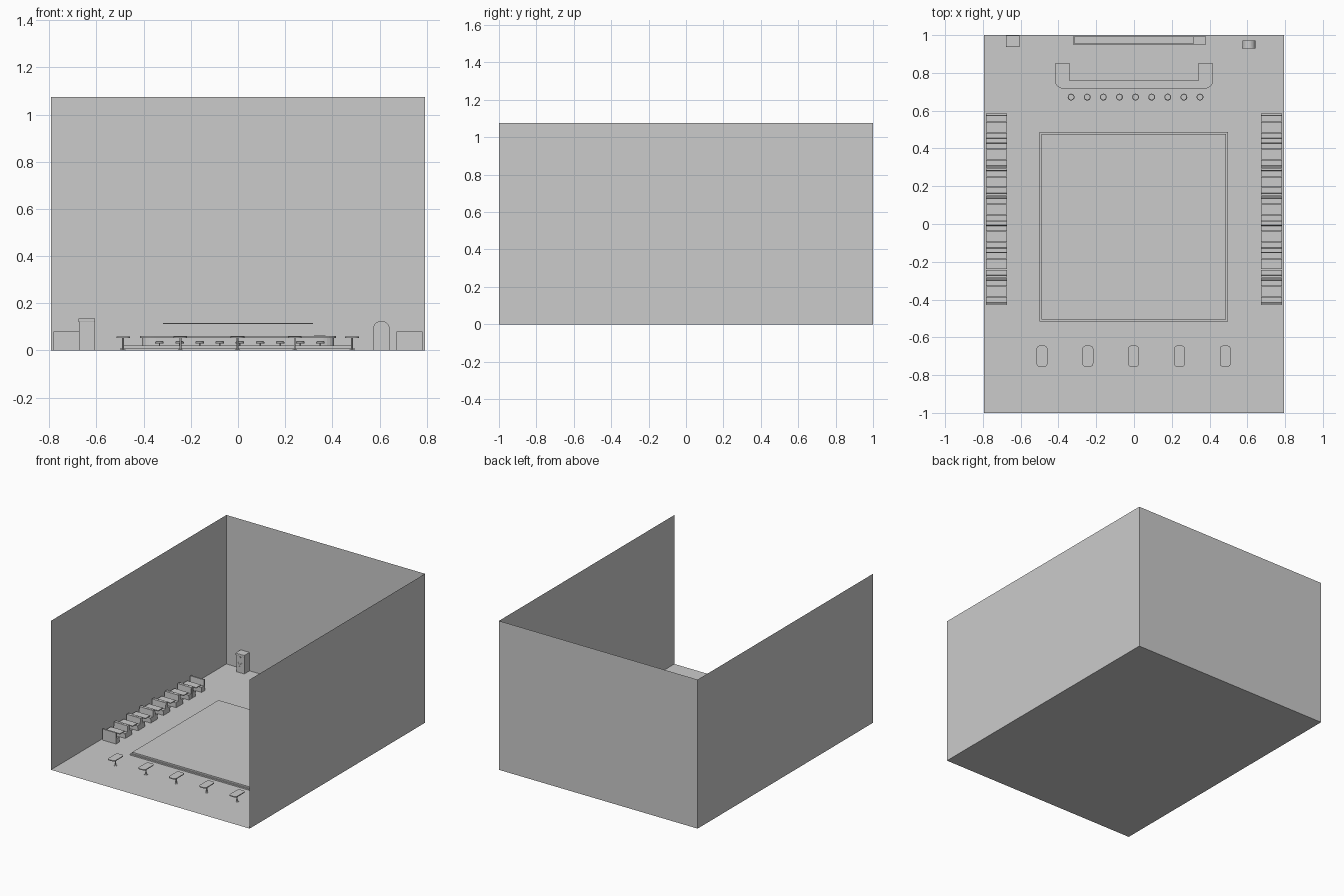
import bpy, bmesh, math
from math import sin, cos, pi

if "Cube" in bpy.data.objects:
    bpy.data.objects.remove(bpy.data.objects["Cube"])


def obj_from_bm(name, bm):
    me = bpy.data.meshes.new(name)
    bm.to_mesh(me)
    bm.free()
    ob = bpy.data.objects.new(name, me)
    bpy.context.collection.objects.link(ob)
    return ob


def box(name, x0, x1, y0, y1, z0, z1, bevel=0):
    bm = bmesh.new()
    bmesh.ops.create_cube(bm, size=1)
    for v in bm.verts:
        v.co = ((x0 + x1) / 2 + v.co.x * (x1 - x0),
                (y0 + y1) / 2 + v.co.y * (y1 - y0),
                (z0 + z1) / 2 + v.co.z * (z1 - z0))
    ob = obj_from_bm(name, bm)
    if bevel:
        m = ob.modifiers.new("Bevel", 'BEVEL')
        m.width, m.segments = bevel, 2
    return ob


def extrude(name, pts, vec):
    """Closed 3D outline extruded along vec."""
    bm = bmesh.new()
    f = bm.faces.new([bm.verts.new(p) for p in pts])
    r = bmesh.ops.extrude_face_region(bm, geom=[f], use_keep_orig=True)
    bmesh.ops.translate(bm, vec=vec, verts=[v for v in r['geom'] if isinstance(v, bmesh.types.BMVert)])
    bmesh.ops.recalc_face_normals(bm, faces=bm.faces)
    return obj_from_bm(name, bm)


def lathe(name, x, y, profile, n=20):
    """Revolve (radius, z) points about a vertical axis."""
    bm = bmesh.new()
    rings = [[bm.verts.new((x + r * cos(2 * pi * i / n), y + r * sin(2 * pi * i / n), z))
              for i in range(n)] for r, z in profile]
    for a, b in zip(rings, rings[1:]):
        for i in range(n):
            bm.faces.new((a[i], a[(i + 1) % n], b[(i + 1) % n], b[i]))
    bm.faces.new(rings[0][::-1])
    bm.faces.new(rings[-1])
    ob = obj_from_bm(name, bm)
    for p in ob.data.polygons:
        p.use_smooth = len(p.vertices) == 4 and abs(p.normal.z) < 0.5
    return ob


def arc(cx, cy, r, a0, a1, n=6):
    return [(cx + r * cos(a0 + (a1 - a0) * i / n), cy + r * sin(a0 + (a1 - a0) * i / n))
            for i in range(n + 1)]


def round_rect(cx, cy, hx, hy, r):
    pts = []
    for k, (sx, sy) in enumerate(((1, 1), (-1, 1), (-1, -1), (1, -1))):
        pts += arc(cx + sx * (hx - r), cy + sy * (hy - r), r, k * pi / 2, (k + 1) * pi / 2)
    return pts


# Room shell: single-sided floor and three walls
W, H = 0.793, 1.075
bm = bmesh.new()
a, b, c, d = [bm.verts.new(p) for p in ((-W, -1, 0), (W, -1, 0), (W, 1, 0), (-W, 1, 0))]
e, f, g, h = [bm.verts.new(p) for p in ((-W, -1, H), (W, -1, H), (W, 1, H), (-W, 1, H))]
for q in ((a, b, c, d), (b, f, g, c), (c, g, h, d), (d, h, e, a)):
    bm.faces.new(q)
obj_from_bm("room_shell", bm)

# Raised dance floor with a stepped edge
box("dance_floor_step", -0.5, 0.497, -0.516, 0.487, 0, 0.009)
box("dance_floor_top", -0.49, 0.488, -0.506, 0.477, 0.009, 0.02)

# Booths along both side walls
for side in (-1, 1):
    xa, xb = sorted((side * 0.783, side * 0.673))
    for i in range(7):
        top = 0.585 - 0.145 * i
        mid = top - 0.0725
        for s in (-1, 1):
            def yy(t):
                return mid + s * t
            # L-shaped bench profile: back towards the booth divider
            prof = [(0.072, 0), (0.072, 0.08), (0.061, 0.08), (0.058, 0.037),
                    (0.030, 0.037), (0.030, 0.027), (0.034, 0.025), (0.034, 0)]
            extrude("booth_bench", [(xa, yy(t), z) for t, z in prof], (xb - xa, 0, 0))
        box("booth_table_top", xa, xb, mid - 0.027, mid + 0.027, 0.052, 0.058)
        box("booth_table_leg", (xa + xb) / 2 - 0.006, (xa + xb) / 2 + 0.006,
            mid - 0.006, mid + 0.006, 0, 0.052)


# U-shaped bar counter with rounded front corners
def counter(name, inset, z0, z1):
    X, Y, ix, iy, back = 0.416 - inset, 0.714 + inset, 0.342 + inset, 0.76 - inset, 0.852 - inset
    r = 0.06
    # short depth and long width: elliptical corner
    left = [(-X + r + r * cos(t), Y + 0.035 + 0.035 * sin(t))
            for t in [pi + pi / 2 * k / 6 for k in range(7)]]
    pts = [(-X, back)] + left + [(-x, y) for x, y in reversed(left)]
    pts += [(X, back), (ix, back), (ix, iy), (-ix, iy), (-ix, back)]
    return extrude(name, [(x, y, z0) for x, y in pts], (0, 0, z1 - z0))


counter("bar_counter_body", 0.009, 0, 0.053)
counter("bar_counter_top", 0, 0.053, 0.061)

# Bar stools
for i in range(9):
    lathe("bar_stool", -0.333 + i * 0.0853, 0.672,
          [(0.012, 0), (0.012, 0.003), (0.003, 0.005), (0.003, 0.029),
           (0.018, 0.03), (0.018, 0.036), (0.015, 0.039)])

# Row of pedestal tables near the entrance
for i in range(5):
    x = -0.487 + i * 0.2425
    extrude("front_table_top", [(px, py, 0.053) for px, py in round_rect(x, -0.7, 0.029, 0.056, 0.018)],
            (0, 0, 0.006))
    lathe("front_table_leg", x, -0.7, [(0.012, 0), (0.012, 0.002), (0.004, 0.005), (0.004, 0.053)], 12)

# Back counter with end cabinet, wall shelf and knobs
box("back_counter", -0.323, 0.317, 0.955, 0.992, 0, 0.055)
box("back_counter_top", -0.323, 0.317, 0.951, 0.992, 0.055, 0.059)
box("end_cabinet", 0.317, 0.38, 0.951, 0.992, 0, 0.06)
box("end_cabinet_lid", 0.322, 0.371, 0.957, 0.988, 0.06, 0.064)
box("wall_shelf", -0.318, 0.318, 0.955, 0.992, 0.113, 0.117)
for i in range(8):
    x = -0.28 + i * 0.08
    box("drawer_knob", x - 0.004, x + 0.004, 0.949, 0.956, 0.044, 0.047)

# Drinks machine in the left corner
box("machine_body", -0.672, -0.608, 0.94, 0.998, 0, 0.122)
box("machine_top", -0.677, -0.606, 0.937, 0.998, 0.12, 0.135, 0.002)
box("machine_slot", -0.65, -0.634, 0.936, 0.94, 0.108, 0.116)
for x0, x1 in ((-0.66, -0.653), (-0.632, -0.625)):
    box("machine_panel_side", x0, x1, 0.936, 0.941, 0.04, 0.074)
box("machine_panel_bottom", -0.653, -0.632, 0.936, 0.941, 0.04, 0.047)
box("machine_panel_bar", -0.653, -0.632, 0.936, 0.941, 0.056, 0.063)


# Arched music machine on the right
def arch(r, z0):
    return [(0.608 + r, z0)] + arc(0.608, 0.089, r, 0, pi, 14) + [(0.608 - r, z0)]


extrude("music_machine_body", [(x, 0.971, z) for x, z in arch(0.034, 0)], (0, -0.036, 0))
for r0, r1, y in ((0.036, 0.029, 0.929), (0.024, 0.021, 0.932)):
    ring = arch(r0, 0) + arch(r1, 0)[::-1]
    extrude("music_machine_trim", [(x, y, z) for x, z in ring], (0, 0.012, 0))
extrude("music_machine_grille", [(x, 0.931, z) for x, z in
        [(0.622, 0.055)] + arc(0.608, 0.025, 0.014, 0, -pi, 8) + [(0.594, 0.055), (0.608, 0.035)]],
        (0, 0.006, 0))
